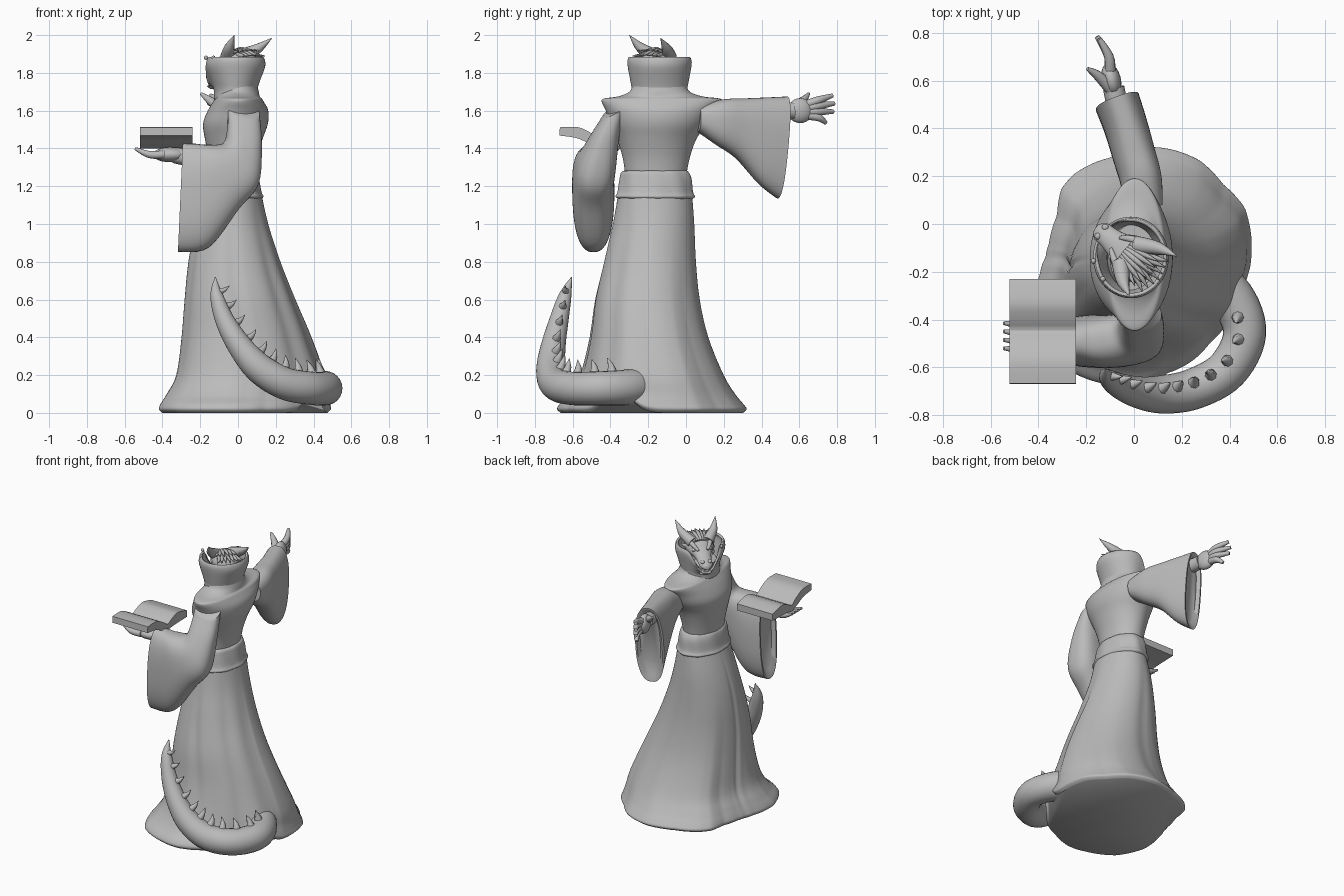
import bpy, bmesh, math
from math import sin, cos, pi, radians, exp, copysign
from mathutils import Vector as V

if "Cube" in bpy.data.objects:
    bpy.data.objects.remove(bpy.data.objects["Cube"])

stone = bpy.data.materials.new("plain grey")
stone.use_nodes = True
stone.diffuse_color = (0.5, 0.5, 0.5, 1)
stone.node_tree.nodes["Principled BSDF"].inputs["Base Color"].default_value = (0.5, 0.5, 0.5, 1)


def finish(name, bm, angle=50):
    bmesh.ops.recalc_face_normals(bm, faces=bm.faces)
    me = bpy.data.meshes.new(name)
    bm.to_mesh(me)
    bm.free()
    me.materials.append(stone)
    me.shade_smooth()
    me.set_sharp_from_angle(angle=radians(angle))
    ob = bpy.data.objects.new(name, me)
    bpy.context.collection.objects.link(ob)
    return ob


def resample(rows, steps):
    """Catmull-Rom interpolation through rows of numbers."""
    out, n = [], len(rows)
    for i in range(n - 1):
        a, b, c, d = (rows[min(max(i + k, 0), n - 1)] for k in (-1, 0, 1, 2))
        for s in range(steps):
            t = s / steps
            out.append([q + 0.5 * t * (r - p + t * (2 * p - 5 * q + 4 * r - w + t * (3 * (q - r) + w - p)))
                        for p, q, r, w in zip(a, b, c, d)])
    return out + [list(rows[-1])]


def skin(name, rings, caps=True, angle=50):
    bm = bmesh.new()
    loops = [[bm.verts.new(p) for p in ring] for ring in rings]
    n = len(loops[0])
    for a, b in zip(loops, loops[1:]):
        for i in range(n):
            bm.faces.new((a[i], a[(i + 1) % n], b[(i + 1) % n], b[i]))
    if caps:
        bm.faces.new(loops[0])
        bm.faces.new(loops[-1])
    return finish(name, bm, angle)


def ellipse(c, u, v, n, power=1):
    ring = []
    for i in range(n):
        p, q = (copysign(abs(f(2 * pi * i / n)) ** power, f(2 * pi * i / n)) for f in (cos, sin))
        ring.append(c + u * p + v * q)
    return ring


def tube(name, pts, n=12, steps=5):
    """Tapered tube through (x, y, z, radius) points."""
    rows = resample(pts, steps)
    cs = [V(r[:3]) for r in rows]
    rings = []
    for i, c in enumerate(cs):
        t = (cs[min(i + 1, len(cs) - 1)] - cs[max(i - 1, 0)]).normalized()
        u = (V((0, 0, 1)) - t * t.z).normalized()
        r = max(rows[i][3], 0.001)
        rings.append(ellipse(c, u * r, t.cross(u) * r, n))
    return skin(name, rings)


def body(name, levels, steps=4, shape=None, lift=None, n=96):
    """Stack of rings from (z, xmin, xmax, ymin, ymax) levels."""
    rings = []
    for z, x0, x1, y0, y1 in resample(levels, steps):
        ring = []
        for i in range(n):
            a = 2 * pi * i / n
            k = shape(a, z) if shape else 1
            ring.append(V(((x0 + x1) / 2 + k * cos(a) * (x1 - x0) / 2,
                           (y0 + y1) / 2 + k * sin(a) * (y1 - y0) / 2, lift(a, z) if lift else z)))
        rings.append(ring)
    return skin(name, rings)


def ball(name, c, size, rot=0):
    bm = bmesh.new()
    bmesh.ops.create_uvsphere(bm, u_segments=20, v_segments=12, radius=1)
    ob = finish(name, bm)
    ob.location, ob.scale, ob.rotation_euler.z = c, size, rot
    return ob


# robe skirt: uneven hem outline as (degrees, radius), blended to an ellipse at the waist
HEM = [(-18, .93), (16, 1.04), (28, 1.07), (43, 1.02), (59, 1.04), (85, 1.01), (108, .96), (128, .99),
       (138, .98), (150, .88), (167, .86), (183, .92), (203, 1.07), (224, 1.1), (249, 1.02), (266, 1.0),
       (285, .9), (314, .89), (342, .93), (376, 1.04)]
FOLDS = [(95, .03, 9), (174, .04, 3), (205, .03, 9), (268, .05, 9), (318, .04, 10), (350, .03, 10)]


def skirt_shape(a, z):
    d = math.degrees(a) % 360
    k = 1
    for (a0, r0), (a1, r1) in zip(HEM, HEM[1:]):
        if a0 <= d <= a1:
            k = r0 + (r1 - r0) * (d - a0) / (a1 - a0)
    w = max(0, 1 - z / 0.9)
    depth = max(0, min(1, (1.15 - z) * 2.5)) * min(1, .3 + z * 2)
    fold = sum(f * exp(-((d - c) / s) ** 2) for c, f, s in FOLDS)
    return 1 + (k - 1) * w - fold * depth


def over_tail(a, z):
    """Hem rises where the tail slips out from under it."""
    off = math.atan2(sin(a - radians(336)), cos(a - radians(336)))
    return z + .13 * exp(-(off / .24) ** 2) * max(0, 1 - z / .4) ** 2


body("robe_skirt", [(0, -.41, .47, -.67, .3), (.02, -.43, .49, -.69, .32), (.05, -.42, .485, -.675, .3),
                    (.1, -.39, .475, -.62, .26), (.2, -.34, .46, -.57, .2), (.4, -.31, .39, -.52, .12),
                    (.6, -.29, .305, -.49, .075), (.8, -.265, .225, -.44, .055), (1, -.22, .16, -.39, .045),
                    (1.18, -.16, .12, -.355, .03)], shape=skirt_shape, lift=over_tail, n=160)

# waist sash with a wavy lower lip
body("waist_sash", [(1.13, -.16, .12, -.35, .03), (1.145, -.18, .133, -.374, .046), (1.17, -.17, .123, -.362, .036),
                    (1.24, -.16, .11, -.35, .03), (1.275, -.15, .1, -.34, .015), (1.285, -.13, .08, -.31, .0)],
     shape=lambda a, z: 1 + .012 * sin(9 * a + 12 * z))

# bodice with flared shoulders
body("bodice", [(1.25, -.14, .085, -.32, 0), (1.35, -.155, .1, -.335, .02), (1.45, -.175, .13, -.365, .055),
                (1.53, -.185, .158, -.4, .11), (1.6, -.16, .16, -.425, .15), (1.65, -.13, .135, -.447, .188),
                (1.665, -.12, .125, -.43, .175), (1.675, -.115, .115, -.36, .09), (1.7, -.11, .11, -.3, .02),
                (1.74, -.1, .1, -.28, 0)])

# tall collar, lowered toward the face
FACE_ANGLE = radians(142)


def collar_ring(z, rx, ry, flex):
    ring = []
    for i in range(96):
        a = 2 * pi * i / 96
        off = math.atan2(sin(a - FACE_ANGLE), cos(a - FACE_ANGLE))
        dip = exp(-abs(off / .55) ** 3)
        ring.append(V((-.013 + rx * cos(a), -.14 + ry * sin(a), z - flex * dip)))
    return ring


collar = skin("collar", [collar_ring(*r) for r in resample(
    [(1.66, .115, .155, 0), (1.71, .115, .147, .01), (1.76, .13, .155, .04), (1.83, .156, .168, .1),
     (1.865, .156, .17, .135), (1.885, .148, .162, .15)], 4)], caps=False)
solid = collar.modifiers.new("thickness", 'SOLIDIFY')
solid.thickness = .015


# sleeves: rows of centre, half height vector, half width vector; the mouth folds inward
def sleeve(name, rows):
    rings = [ellipse(V(r[:3]), V(r[3:6]), V(r[6:]), 48, .8) for r in resample(rows, 6)]
    c, u, v = V(rows[-1][:3]), V(rows[-1][3:6]), V(rows[-1][6:])
    back = V(rows[-2][:3]) - c
    rings += [ellipse(c, u * .96, v * .88, 48, .8), ellipse(c + back * .2, u * .85, v * .7, 48, .8)]
    return skin(name, rings)


sleeve("right_sleeve", [(.04, .06, 1.56, 0, 0, .07, .08, .02, 0), (.03, .18, 1.54, 0, .02, .12, .085, .02, 0),
                        (0, .29, 1.505, 0, .02, .16, .085, .03, 0), (-.035, .41, 1.44, 0, .02, .23, .087, .03, 0),
                        (-.07, .51, 1.405, 0, .025, .27, .09, .032, 0)])
sleeve("left_sleeve", [(.03, -.38, 1.6, -.085, 0, .02, 0, -.06, -.03), (.035, -.43, 1.47, -.09, 0, .045, .01, -.08, -.02),
                       (.015, -.47, 1.32, -.09, 0, .11, .02, -.1, 0), (-.08, -.49, 1.25, -.085, 0, .17, .01, -.11, 0),
                       (-.19, -.49, 1.15, -.035, 0, .275, 0, -.11, 0), (-.305, -.49, 1.14, .013, 0, .288, 0, -.095, 0)])

# hands
tube("right_wrist", [(-.04, .4, 1.59, .045), (-.07, .5, 1.595, .045), (-.085, .57, 1.6, .045)])
ball("right_palm", (-.095, .605, 1.6), (.04, .07, .066), radians(14))
for i, (tip, mid) in enumerate([((-.145, .775, 1.68), 1.65), ((-.155, .785, 1.638), 1.62),
                                ((-.15, .78, 1.595), 1.59), ((-.13, .74, 1.535), 1.56)]):
    tube("right_finger_%d" % i, [(-.1, .63, mid * .6 + .64, .023), (-.105, .7, mid + .005, .021), (*tip, .011)], 10)
tube("right_thumb", [(-.1, .57, 1.62, .028), (-.15, .62, 1.655, .021), (-.195, .65, 1.69, .008)], 10)

tube("left_wrist", [(-.2, -.49, 1.35, .045), (-.28, -.485, 1.355, .045), (-.34, -.48, 1.365, .042)])
ball("left_palm", (-.36, -.475, 1.367), (.09, .066, .04))
for i in range(4):
    y = -.42 - .035 * i
    tube("left_finger_%d" % i, [(-.39, y, 1.368, .022), (-.47, y - .002, 1.368, .019), (-.545, y + .005, 1.4, .008)], 10)
tube("left_thumb", [(-.33, -.44, 1.37, .025), (-.35, -.39, 1.39, .02), (-.4, -.35, 1.41, .009)], 10)

# open book, a page profile extruded across x
pages = resample([(-.23, 1.462), (-.33, 1.485), (-.4, 1.465), (-.445, 1.445), (-.49, 1.475), (-.57, 1.512), (-.668, 1.512)], 4)
cover = resample([(-.67, 1.468), (-.58, 1.455), (-.5, 1.42), (-.445, 1.4), (-.39, 1.41), (-.23, 1.415)], 4)
skin("open_book", [[V((x, y, z)) for y, z in pages + cover] for x in (-.52, -.242)], angle=25)

# tail with a row of spikes on its upper inner side
path = [(.28, -.2, .15, .1), (.41, -.31, .135, .095), (.463, -.46, .13, .09), (.39, -.61, .13, .088),
        (.25, -.69, .155, .086), (.12, -.713, .23, .08), (.02, -.705, .34, .067), (-.065, -.675, .48, .052),
        (-.113, -.64, .62, .034), (-.12, -.605, .72, .002)]
tube("tail", path, 24, 6)
line = resample(path, 6)
for i, k in enumerate(range(9, 51, 4)):
    c = V(line[k][:3])
    t = (V(line[k + 1][:3]) - V(line[k - 1][:3])).normalized()
    lean = V((0, 0, 1)) + V((.1 - c.x, -.2 - c.y, 0)).normalized() * .3
    u = (lean - t * t.dot(lean)).normalized()
    r, h = line[k][3], .035 + .4 * line[k][3]
    a, m, e = c + u * r * .85, c + u * (r + h * .4) + t * .004, c + u * (r + h) + t * .02
    tube("tail_spike_%d" % i, [(*a, h * .4), (*m, h * .24), (*e, .001)], 8, 3)

# head built along the facing direction
F, R, UP, C = V((-.77, .64, 0)), V((.64, .77, 0)), V((0, 0, 1)), V((.03, -.17, 0))


def at(f, r, z):
    return C + F * f + R * r + UP * z


def muzzle(name, rows):
    return skin(name, [ellipse(at(f, 0, z), R * w, UP * h, 24) for f, z, w, h in resample(rows, 4)])


body("neck", [(1.6, -.08, .07, -.22, -.06), (1.72, -.08, .06, -.22, -.06), (1.85, -.07, .08, -.22, -.06)], n=32)
muzzle("skull", [(-.06, 1.85, .03, .02), (-.03, 1.855, .075, .05), (.04, 1.855, .095, .064), (.09, 1.845, .082, .058),
                 (.13, 1.825, .058, .042), (.18, 1.8, .046, .032), (.22, 1.785, .042, .028), (.245, 1.775, .015, .012)])
muzzle("lower_jaw", [(.03, 1.79, .06, .03), (.1, 1.775, .052, .025), (.17, 1.757, .038, .018), (.225, 1.748, .018, .01)])
for side, tip in ((1, (.18, -.135, 1.985)), (-1, (-.02, -.3, 2.0))):
    s = "right" if side > 0 else "left"
    base, tip = at(.07, side * .05, 1.885), V(tip)
    mid = base.lerp(tip, .5) + R * side * .012 - UP * .008
    tube(s + "_horn", [(*base, .038), (*mid, .027), (*tip, .001)], 14)
    tube(s + "_brow", [(*at(.03, side * .07, 1.895), .014), (*at(.09, side * .06, 1.885), .016),
                       (*at(.14, side * .03, 1.855), .008)])
    ball(s + "_eye", at(.115, side * .054, 1.855), (.014, .014, .012))
    ball(s + "_nostril", at(.215, side * .024, 1.808), (.014, .014, .011))
    for i in range(3):
        z = 1.86 - .035 * i
        tube("%s_cheek_spike_%d" % (s, i), [(*at(.06, side * .07, z), .018), (*at(.03, side * .095, z - .005), .012),
                                            (*at(.0, side * .108, z), .001)], 8)

# crest quills swept back between the horns, in two layers
for layer in range(2):
    for i in range(7):
        r = (i - 3) * .02
        tube("crest_quill_%d_%d" % (layer, i), [
            (*at(.09 - .05 * layer, r * .6, 1.9), .012), (*at(.02 - .05 * layer, r, 1.925 - .015 * layer - abs(r) * .3), .012),
            (*at(-.06 - .04 * layer + abs(r) * .4, r * 1.4, 1.92 - .03 * layer), .002)], 8)

# hanging beads beside the head
for i, p in enumerate([(-.17, -.155, 1.88), (-.13, -.23, 1.88)]):
    ball("bead_%d" % i, p, (.011, .011, .011))
